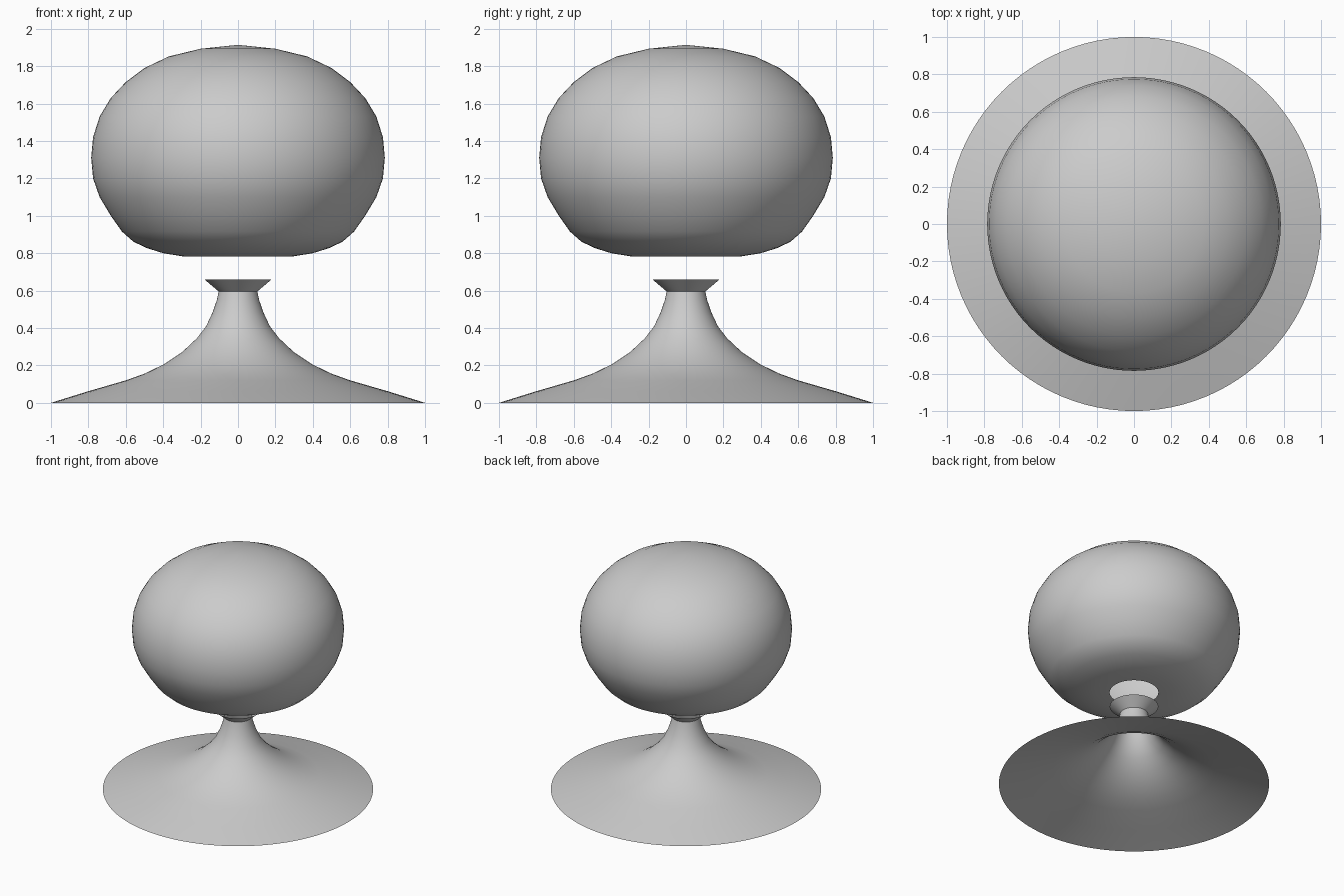
import bpy, bmesh, math

if "Cube" in bpy.data.objects:
    bpy.data.objects.remove(bpy.data.objects["Cube"])


def lathe(name, profile, steps=96, angle=50):
    """Spin a (radius, height) profile about z as an open thin surface."""
    bm = bmesh.new()
    verts = [bm.verts.new((r, 0, z)) for r, z in profile]
    edges = [bm.edges.new(pair) for pair in zip(verts, verts[1:])]
    bmesh.ops.spin(bm, geom=verts + edges, cent=(0, 0, 0), axis=(0, 0, 1),
                   angle=2 * math.pi, steps=steps)
    bmesh.ops.remove_doubles(bm, verts=bm.verts, dist=1e-4)
    bmesh.ops.recalc_face_normals(bm, faces=bm.faces)
    # Open shells: make sure normals point away from the axis
    if sum(f.normal.dot((f.calc_center_median().x, f.calc_center_median().y, 0))
           for f in bm.faces) < 0:
        bmesh.ops.reverse_faces(bm, faces=bm.faces)
    mesh = bpy.data.meshes.new(name)
    bm.to_mesh(mesh)
    bm.free()
    obj = bpy.data.objects.new(name, mesh)
    bpy.context.collection.objects.link(obj)
    bpy.ops.object.select_all(action='DESELECT')
    obj.select_set(True)
    bpy.context.view_layer.objects.active = obj
    bpy.ops.object.shade_smooth_by_angle(angle=math.radians(angle))
    return obj


# Trumpet base with flared collar, hollow underneath
lathe("trumpet_base", [
    (1.0, 0), (0.8, 0.062), (0.6, 0.12), (0.5, 0.156), (0.4, 0.204),
    (0.3, 0.27), (0.22, 0.345), (0.17, 0.41), (0.135, 0.485),
    (0.113, 0.55), (0.103, 0.595), (0.18, 0.66)])

# Rounded globe shade with a round opening at the bottom
lathe("globe_shade", [
    (0.18, 0.782), (0.29, 0.782), (0.40, 0.80), (0.49, 0.828), (0.56, 0.862),
    (0.62, 0.915), (0.68, 1.0), (0.74, 1.10), (0.775, 1.20), (0.785, 1.31),
    (0.775, 1.42), (0.74, 1.53), (0.68, 1.63), (0.60, 1.715), (0.50, 1.79),
    (0.37, 1.852), (0.20, 1.893), (0, 1.914)])
